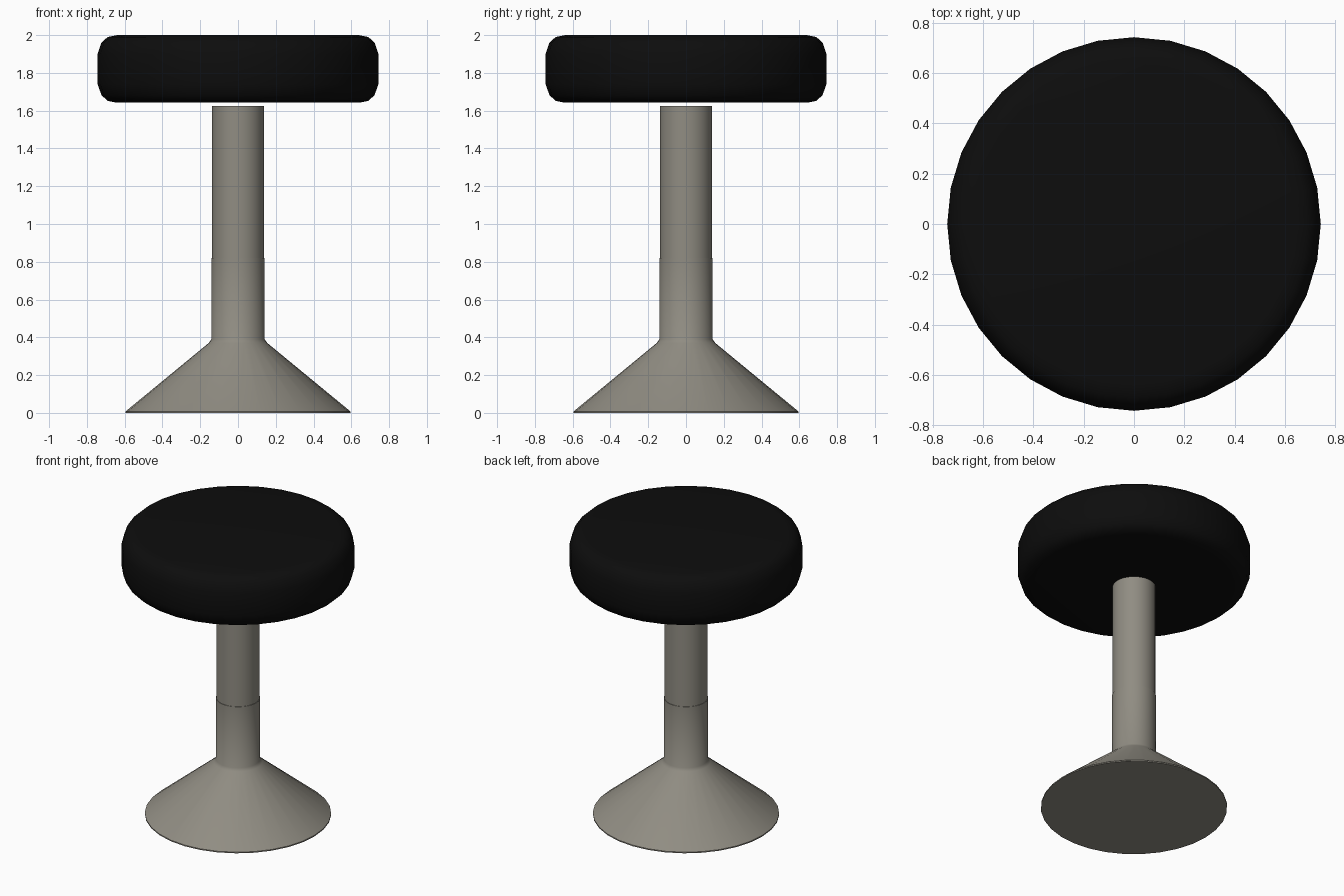
import bpy, bmesh, math

if "Cube" in bpy.data.objects:
    bpy.data.objects.remove(bpy.data.objects["Cube"])

SIDES = 32


def material(name, rgb):
    m = bpy.data.materials.new(name)
    m.diffuse_color = (*rgb, 1)
    m.use_nodes = True
    m.node_tree.nodes["Principled BSDF"].inputs["Base Color"].default_value = m.diffuse_color
    return m


def lathe(name, profile, mat, angle):
    """Turn (radius, height) points around z and cap both ends."""
    bm = bmesh.new()
    rings = [[bm.verts.new((r * math.cos(2 * math.pi * i / SIDES),
                            r * math.sin(2 * math.pi * i / SIDES), z))
              for i in range(SIDES)] for r, z in profile]
    for low, high in zip(rings, rings[1:]):
        for i in range(SIDES):
            j = (i + 1) % SIDES
            bm.faces.new((low[i], low[j], high[j], high[i]))
    bm.faces.new(rings[0][::-1])
    bm.faces.new(rings[-1])
    mesh = bpy.data.meshes.new(name)
    bm.to_mesh(mesh)
    bm.free()
    mesh.materials.append(mat)
    obj = bpy.data.objects.new(name, mesh)
    bpy.context.collection.objects.link(obj)
    bpy.ops.object.select_all(action='DESELECT')
    obj.select_set(True)
    bpy.context.view_layer.objects.active = obj
    bpy.ops.object.shade_smooth_by_angle(angle=math.radians(angle))
    return obj


black = material("black_cushion", (0.004, 0.004, 0.004))
metal = material("warm_grey_metal", (0.28, 0.265, 0.225))

# Padded round seat with rounded rims, floating just above the column
lathe("seat", [(0.64, 1.642), (0.69, 1.652), (0.723, 1.682), (0.743, 1.74),
               (0.743, 1.90), (0.723, 1.96), (0.69, 1.99), (0.64, 2.0)], black, 50)

# Flared base running up into the lower sleeve
lathe("base", [(0.595, 0.0), (0.595, 0.008), (0.155, 0.37), (0.141, 0.39),
               (0.141, 0.82)], metal, 35)

# Slightly slimmer upper column
lathe("column", [(0.138, 0.80), (0.138, 1.625)], metal, 35)
